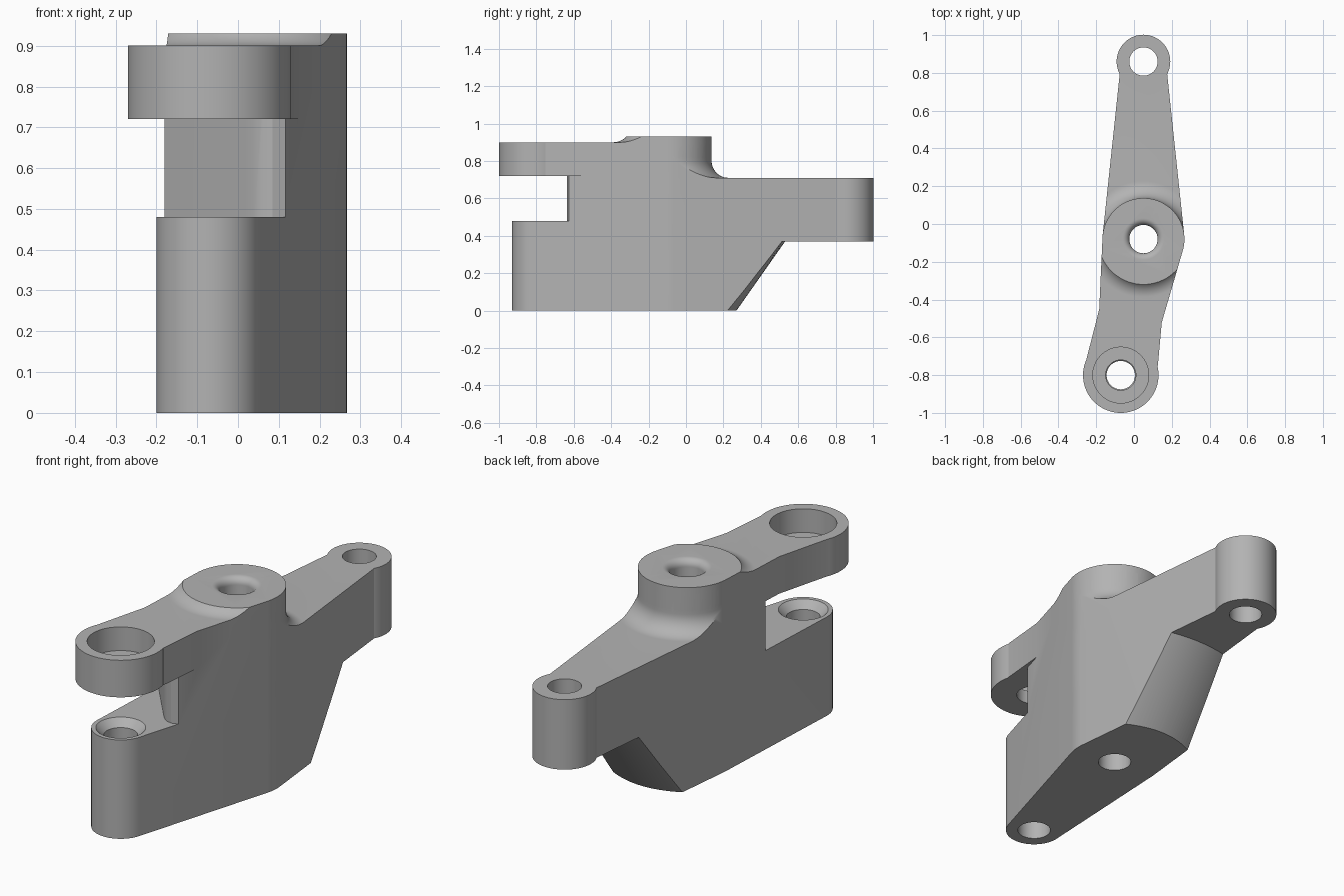
import bpy, bmesh, math
from mathutils import Vector
from mathutils.geometry import convex_hull_2d

cube = bpy.data.objects.get("Cube")
if cube:
    bpy.data.objects.remove(cube, do_unlink=True)

grey = bpy.data.materials.new("plain grey")
grey.use_nodes = True
colour = (0.45, 0.45, 0.45, 1)
grey.diffuse_color = colour
grey.node_tree.nodes["Principled BSDF"].inputs["Base Color"].default_value = colour

SIDES = 72
HUB, EYE, TAIL = (0.05, -0.08), (-0.07, -0.8), (0.05, 0.86)
HUB_R, BORE, FILLET = 0.217, 0.075, 0.09
BACK_TOP, ARM_TOP, HUB_TOP = 0.71, 0.9, 0.93
GAP_LOW, GAP_HIGH, TAIL_LOW = 0.48, 0.72, 0.37


def skin(name, rings):
    """Closed solid joining rings of equal point count, capped at both ends."""
    bm = bmesh.new()
    loops = [[bm.verts.new(p) for p in ring] for ring in rings]
    n = len(loops[0])
    for a, b in zip(loops, loops[1:]):
        for i in range(n):
            j = (i + 1) % n
            bm.faces.new((a[i], a[j], b[j], b[i]))
    bm.faces.new(loops[0])
    bm.faces.new(loops[-1])
    bmesh.ops.recalc_face_normals(bm, faces=bm.faces)
    mesh = bpy.data.meshes.new(name)
    bm.to_mesh(mesh)
    bm.free()
    mesh.materials.append(grey)
    obj = bpy.data.objects.new(name, mesh)
    bpy.context.collection.objects.link(obj)
    return obj


def circle(centre, r):
    steps = [2 * math.pi * i / SIDES for i in range(SIDES)]
    return [(centre[0] + r * math.cos(a), centre[1] + r * math.sin(a)) for a in steps]


def hull(points):
    return [points[i] for i in convex_hull_2d([Vector(p) for p in points])]


def prism(name, outline, low, high):
    return skin(name, [[(x, y, z) for x, y in outline] for z in (low, high)])


def turned(name, centre, profile):
    return skin(name, [[(x, y, z) for x, y in circle(centre, r)] for r, z in profile])


def combine(target, other, operation):
    mod = target.modifiers.new("join", "BOOLEAN")
    mod.operation, mod.solver, mod.object = operation, "EXACT", other
    bpy.context.view_layer.objects.active = target
    bpy.ops.object.modifier_apply(modifier=mod.name)
    bpy.data.objects.remove(other, do_unlink=True)


def collar_profile(base, top):
    """Concave fillet rising from a flat at base towards the hub wall."""
    reach = min(1, (top - base) / FILLET)
    end = math.acos(1 - reach)
    pts = [(HUB_R + FILLET, base - 0.08)]
    for i in range(13):
        a = end * i / 12
        pts.append((HUB_R + FILLET * (1 - math.sin(a)), base + FILLET * (1 - math.cos(a))))
    return pts


# Plan outlines
body_plan = hull(circle(EYE, 0.13) + circle(HUB, HUB_R))
tail_plan = hull(circle(HUB, HUB_R) + [(0.175, 0.53), (0.175, 0.8), (-0.075, 0.8), (-0.075, 0.53)])
arm_plan = [(-0.253, -0.72), (-0.181, -0.44), (-0.165, -0.2), (-0.1, -0.08), (0.2, -0.08),
            (0.233, -0.2), (0.213, -0.28), (0.149, -0.5), (0.126, -0.75), (-0.07, -0.8)]

# Front body with the clevis gap
body = prism("lever_bracket", body_plan, 0, ARM_TOP)
gap_plan = [(-0.5, 0.035), (-0.18, -0.355), (0.02, -0.597), (0.04, -0.617), (0.06, -0.629),
            (0.085, -0.635), (0.13, -0.62), (0.5, -0.6), (0.5, -1.2), (-0.5, -1.2)]
combine(body, prism("gap_cutter", gap_plan, GAP_LOW, GAP_HIGH), "DIFFERENCE")

# Upper front arm and its eye
combine(body, prism("upper_arm", arm_plan, GAP_HIGH, ARM_TOP), "UNION")
combine(body, turned("upper_eye", EYE, [(0.2, GAP_HIGH), (0.2, ARM_TOP)]), "UNION")

# Tail arm with a sloping rounded underside
tail = prism("tail_arm", tail_plan, 0, BACK_TOP)


def slope_ring(y, bulge, z):
    arc = [(0.05 + 0.17 * t / 10, y - bulge * (t / 10) ** 2, z) for t in range(-16, 17)]
    return arc + [(0.5, 1.3, z), (-0.4, 1.3, z)]


combine(tail, skin("slope_cutter", [slope_ring(0.244, 0.042, -0.037),
                                    slope_ring(0.53, 0.02, TAIL_LOW)]), "DIFFERENCE")
combine(tail, turned("tail_eye", TAIL, [(0.142, TAIL_LOW), (0.142, BACK_TOP)]), "UNION")
combine(body, tail, "UNION")

# Hub with fillet collars trimmed to the arm sides
combine(body, turned("hub", HUB, [(HUB_R, 0.3), (HUB_R, HUB_TOP)]), "UNION")
for name, plan, base in (("rear_collar", tail_plan, BACK_TOP), ("front_collar", body_plan, ARM_TOP)):
    collar = turned(name, HUB, collar_profile(base, HUB_TOP))
    combine(collar, prism("trim", plan, 0.2, 1.2), "INTERSECT")
    combine(body, collar, "UNION")

# Bores: rounded hub mouth, stepped upper eye, countersunk lower eye, plain tail
LIP = 0.035
mouth = [(BORE + LIP * (1 - math.cos(a)), HUB_TOP - LIP + LIP * math.sin(a))
         for a in [math.pi / 2 * i / 8 for i in range(9)]]
bores = [
    (HUB, [(BORE, -0.1)] + mouth + [(BORE + LIP, 1.1)]),
    (EYE, [(0.08, 0.6), (0.08, 0.785), (0.148, 0.785), (0.148, 1.1)]),
    (EYE, [(BORE, -0.1), (BORE, GAP_LOW - 0.035), (0.11, GAP_LOW), (0.11, 0.6)]),
    (TAIL, [(BORE, 0.2), (BORE, 0.9)]),
]
for centre, profile in bores:
    combine(body, turned("bore_cutter", centre, profile), "DIFFERENCE")

# Smooth curved walls, crisp edges
bpy.ops.object.select_all(action="DESELECT")
body.select_set(True)
bpy.context.view_layer.objects.active = body
bpy.ops.object.shade_smooth_by_angle(angle=math.radians(25))
